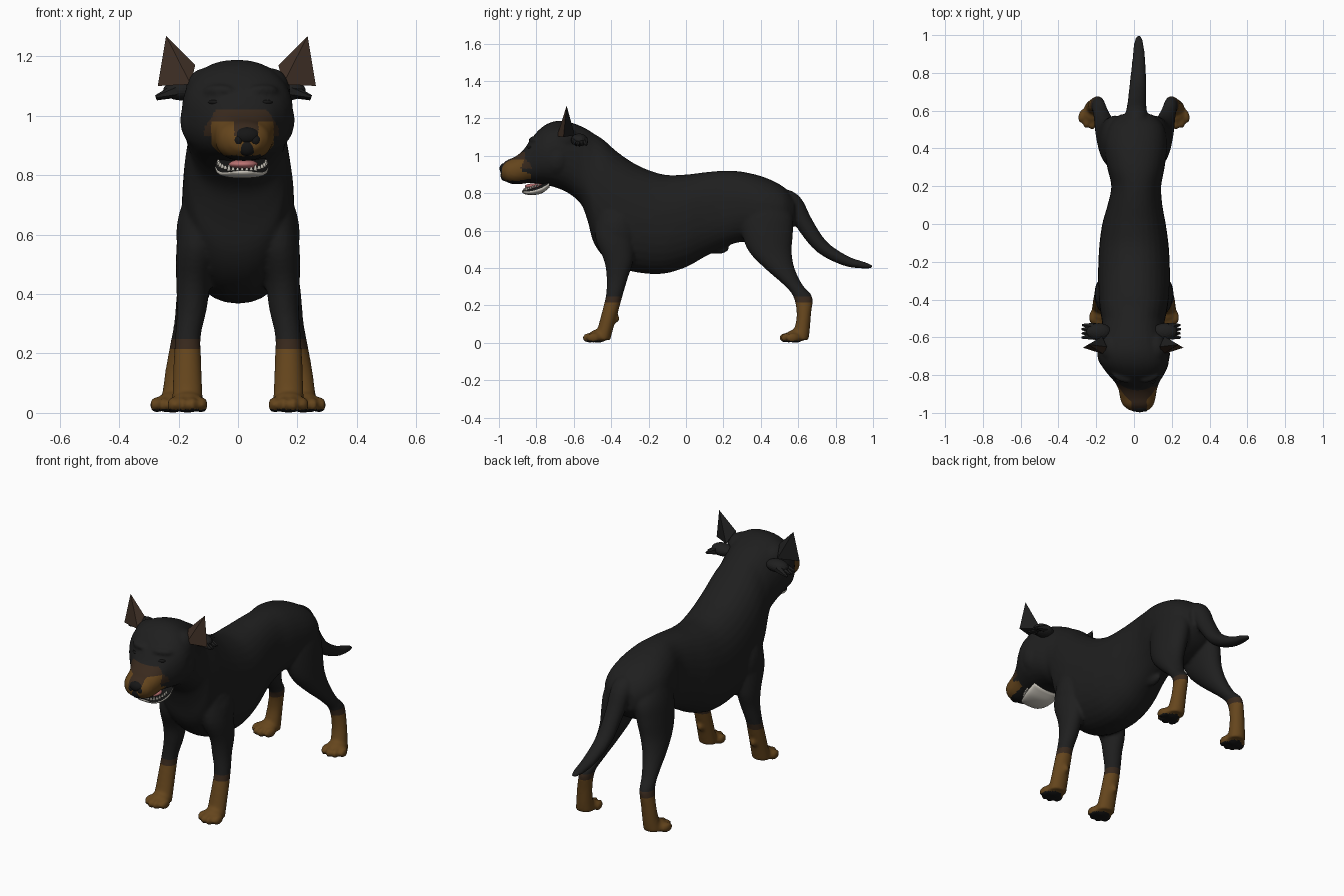
import bpy, bmesh, math
from mathutils import Vector, Matrix
from mathutils.bvhtree import BVHTree

old = bpy.data.objects.get("Cube")
if old:
    bpy.data.objects.remove(old, do_unlink=True)


def material(name, r, g, b):
    m = bpy.data.materials.new(name)
    m.use_nodes = True
    m.diffuse_color = (r, g, b, 1)
    node = m.node_tree.nodes["Principled BSDF"]
    node.inputs["Base Color"].default_value = (r, g, b, 1)
    node.inputs["Roughness"].default_value = 0.8
    return m


BLACK = material("black_coat", .0135, .0135, .0135)
TAN = material("tan", .13, .06, .012)
DARK = material("dark_brown", .04, .022, .012)
NOSE = material("nose_black", .008, .008, .008)
EAR = material("ear_brown", .045, .026, .017)
BONE = material("bone_white", .55, .52, .46)
PINK = material("tongue_pink", .5, .17, .17)


def make(name, bm, mats, smooth=True):
    me = bpy.data.meshes.new(name)
    bm.to_mesh(me)
    bm.free()
    for m in mats:
        me.materials.append(m)
    ob = bpy.data.objects.new(name, me)
    bpy.context.collection.objects.link(ob)
    for p in me.polygons:
        p.use_smooth = smooth
    return ob


def refine(rows, steps=4):
    """Smooth rows of numbers with a Catmull-Rom spline."""
    out = []
    for i in range(len(rows) - 1):
        quad = [rows[max(0, min(len(rows) - 1, i + k))] for k in (-1, 0, 1, 2)]
        for s in range(steps):
            t = s / steps
            out.append([b + t / 2 * (c - a + t * (2*a - 5*b + 4*c - d + t * (3*(b - c) + d - a)))
                        for a, b, c, d in zip(*quad)])
    return out + [list(rows[-1])]


def loft(bm, rows, up, power=2.0, n=32):
    """Rows are x, y, z, x radius, other radius; up(row index, centres) gives the other axis."""
    rows = refine(rows)
    centres = [Vector(r[:3]) for r in rows]
    rings = []
    for i, r in enumerate(rows):
        ring = []
        for k in range(n):
            a = math.tau * k / n
            c, s = math.cos(a), math.sin(a)
            c = math.copysign(abs(c) ** (2 / power), c)
            s = math.copysign(abs(s) ** (2 / power), s)
            ring.append(bm.verts.new(centres[i] + Vector((c * r[3], 0, 0)) + up(i, centres) * s * r[4]))
        rings.append(ring)
    faces = [bm.faces.new(rings[0]), bm.faces.new(rings[-1][::-1])]
    for a, b in zip(rings, rings[1:]):
        for k in range(n):
            faces.append(bm.faces.new((a[k], b[k], b[(k + 1) % n], a[(k + 1) % n])))
    bmesh.ops.recalc_face_normals(bm, faces=faces)


def along_y(i, c):
    return Vector((0, 0, 1))


def along_z(i, c):
    return Vector((0, 1, 0))


def along_path(i, c):
    d = (c[min(i + 1, len(c) - 1)] - c[max(i - 1, 0)]).normalized()
    return Vector((1, 0, 0)).cross(d)


def ball(bm, at, size, turn=0):
    m = Matrix.Translation(at) @ Matrix.Rotation(turn, 4, 'Z') @ Matrix.Diagonal((*size, 1))
    bmesh.ops.create_uvsphere(bm, u_segments=20, v_segments=12, radius=1, matrix=m)


def profile(rows):
    return [(x, y, (t + b) / 2, w, (t - b) / 2) for x, y, t, b, w in rows]


# Torso, neck and head: x, y, top, bottom, half width
bm = bmesh.new()
loft(bm, profile([
    (.012, .58, .77, .63, .085), (.012, .52, .835, .57, .145), (.008, .42, .885, .53, .168),
    (.01, .30, .915, .54, .152), (.012, .20, .92, .51, .132), (.005, .10, .912, .46, .145),
    (0, 0, .90, .405, .168), (0, -.12, .90, .37, .184), (0, -.25, .945, .375, .19),
    (0, -.36, 1.015, .405, .188), (-.002, -.44, 1.085, .46, .18), (-.003, -.495, 1.12, .54, .17),
    (-.004, -.525, 1.14, .65, .165), (-.005, -.56, 1.158, .74, .165), (-.005, -.62, 1.18, .795, .178),
    (-.003, -.68, 1.188, .825, .187), (.003, -.74, 1.172, .842, .18), (.01, -.79, 1.135, .85, .153),
    (.016, -.835, 1.08, .855, .12), (.02, -.875, 1.025, .85, .102), (.02, -.92, .992, .848, .094),
    (.022, -.96, .975, .86, .08), (.026, -.988, .945, .885, .047)]), along_y, 2.25)

# Tail
loft(bm, [(.01, .49, .775, .06, .055), (.012, .57, .75, .058, .05), (.015, .635, .635, .05, .046),
          (.02, .725, .515, .045, .038), (.025, .85, .44, .036, .028), (.025, .95, .415, .026, .018),
          (.025, .998, .407, .012, .008)], along_path)

for s in (-1, 1):
    # Front and hind legs
    loft(bm, [(s * x, y, z, w, d) for x, y, z, w, d in (
        (.12, -.38, .70, .07, .10), (.135, -.38, .56, .072, .105), (.15, -.36, .44, .058, .078),
        (.155, -.367, .35, .05, .057), (.168, -.382, .26, .043, .045), (.17, -.402, .18, .046, .043),
        (.17, -.43, .08, .05, .042), (.17, -.45, .015, .053, .045))], along_z)
    loft(bm, [(s * x + .003, y, z, w, d) for x, y, z, w, d in (
        (.075, .41, .80, .07, .09), (.095, .43, .69, .082, .138), (.112, .435, .59, .078, .137),
        (.13, .45, .49, .068, .115), (.153, .50, .40, .056, .08), (.175, .573, .31, .042, .05),
        (.192, .625, .245, .036, .05), (.205, .63, .15, .041, .038), (.212, .62, .07, .045, .042),
        (.217, .61, .015, .05, .045))], along_z)
    # Paws with four toes
    for px, py, turn in ((.17, -.47, 0), (.22, .585, .25)):
        for k in range(4):
            off = (k - 1.5) * .032
            front = -.045 if k in (1, 2) else -.025
            ball(bm, (s * (px + off - front * turn), py + front + off * turn, .027),
                 (.02, .038, .027), s * turn)
        ball(bm, (s * px, py, .036), (.053, .05, .036))
    # Wrist pad, shoulders, cheeks, temples and brows
    ball(bm, (s * .17, -.375, .13), (.018, .02, .022))
    ball(bm, (s * .128, -.37, .60), (.08, .11, .15))
    ball(bm, (s * .115 - .002, -.69, .985), (.078, .085, .10))
    ball(bm, (s * .11, -.66, 1.085), (.066, .085, .075))
    ball(bm, (s * .075 + .01, -.81, 1.085), (.055, .025, .02), s * .4)
ball(bm, (.01, .17, .505), (.025, .06, .03))
rough = make("body_rough", bm, [])
rm = rough.modifiers.new("merge", 'REMESH')
rm.mode, rm.voxel_size = 'VOXEL', .009
sm = rough.modifiers.new("soften", 'SMOOTH')
sm.factor, sm.iterations = .5, 4
dg = bpy.context.evaluated_depsgraph_get()
merged = bpy.data.meshes.new_from_object(rough.evaluated_get(dg))
bpy.data.objects.remove(rough, do_unlink=True)

# Coat markings, cut cleanly along planes
bm = bmesh.new()
bm.from_mesh(merged)
for axis, at in ((2, .215), (2, .248), (2, .98), (2, 1.02), (1, -.83), (1, -.79)):
    no = Vector((0, 0, 0))
    no[axis] = 1
    bmesh.ops.bisect_plane(bm, geom=bm.verts[:] + bm.edges[:] + bm.faces[:], plane_co=no * at, plane_no=no)


def coat(f):
    x, y, z = f.calc_center_median()
    if z < .248:
        if z < .012 and f.normal.z < -.5:
            return 3
        return 1 if z < .215 else 2
    bridge = abs(x - .028) < .04 and z > .93
    if y < -.83 and z < .98 and abs(x - .015) < .105 and not bridge:
        return 3 if f.normal.z < -.8 else 1
    # Dark band across the bridge, arched down at both sides
    arch = 1.02 - 1.5 * max(0, abs(x - .012) - .085)
    return 2 if y < -.79 and .93 < z < arch and abs(x - .012) < .125 else 0


for f in bm.faces:
    f.material_index = coat(f)
tree = BVHTree.FromBMesh(bm)
make("body", bm, [BLACK, TAN, DARK, NOSE])

# Nose
bm = bmesh.new()
ball(bm, (.03, -.967, .932), (.046, .03, .03))
ball(bm, (.03, -.966, .896), (.034, .026, .032))
for s in (-1, 1):
    ball(bm, (.03 + s * .028, -.967, .918), (.022, .026, .024))
make("nose", bm, [NOSE])

# Eyes, seated on the face
bm = bmesh.new()
for s in (-1, 1):
    x = .008 + s * .09
    hit = tree.ray_cast(Vector((x, -2, 1.045)), Vector((0, 1, 0)))[0]
    if hit:
        ball(bm, hit + Vector((0, .006, 0)), (.02, .01, .008), s * .5)
make("eyes", bm, [NOSE])

# Lower jaw
bm = bmesh.new()
loft(bm, profile([(.016, -.878, .815, .806, .035), (.015, -.862, .817, .795, .06), (.014, -.82, .827, .79, .08),
                  (.013, -.77, .848, .80, .09), (.012, -.73, .868, .83, .085)]), along_y, 2.3)
for f in bm.faces:
    f.material_index = 1 if f.normal.z > .6 else 0
make("lower_jaw", bm, [BONE, NOSE])

# Teeth around the jaw rim
bm = bmesh.new()
for k in range(17):
    a = math.pi * (k / 16)
    big = 1.6 if k in (5, 11) else 1
    at = (.014 + .08 * math.cos(a), -.79 - .075 * math.sin(a), .845 - .027 * math.sin(a))
    bmesh.ops.create_cone(bm, segments=6, radius1=.009, radius2=.003, depth=.014 * big,
                          cap_ends=True, matrix=Matrix.Translation(at))
make("teeth", bm, [BONE])

# Tongue
bm = bmesh.new()
ball(bm, (.018, -.808, .836), (.05, .054, .017))
make("tongue", bm, [PINK])

# Pointed ears with fur tufts behind
for side, s in (("left", 1), ("right", -1)):
    bm = bmesh.new()
    tip, front, outer, inner, back = [bm.verts.new((s * x - .004, y, z)) for x, y, z in (
        (.238, -.638, 1.268), (.155, -.69, 1.105), (.266, -.655, 1.10), (.14, -.65, 1.17), (.165, -.595, 1.11))]
    for tri in ((tip, front, outer), (tip, inner, front), (tip, back, inner), (tip, outer, back),
                (front, inner, back, outer)):
        bm.faces.new(tri)
    bmesh.ops.recalc_face_normals(bm, faces=bm.faces)
    for f in bm.faces:
        f.material_index = 1 if f.normal.y > 0 else 0
    make(side + "_ear", bm, [EAR, BLACK], False)

    bm = bmesh.new()
    ball(bm, (s * .175 - .012, -.57, 1.085), (.065, .045, .034))
    for k in range(4):
        aim = Vector((s, -.15 + k * .1, -.3 - .1 * (k % 2))).normalized()
        m = Matrix.Translation(Vector((s * .195 - .015, -.592 + k * .016, 1.083)) + aim * .035)
        m = m @ aim.to_track_quat('Z', 'Y').to_matrix().to_4x4()
        bmesh.ops.create_cone(bm, segments=6, radius1=.024, radius2=.006, depth=.07, cap_ends=True, matrix=m)
    make(side + "_ear_tuft", bm, [BLACK], False)
